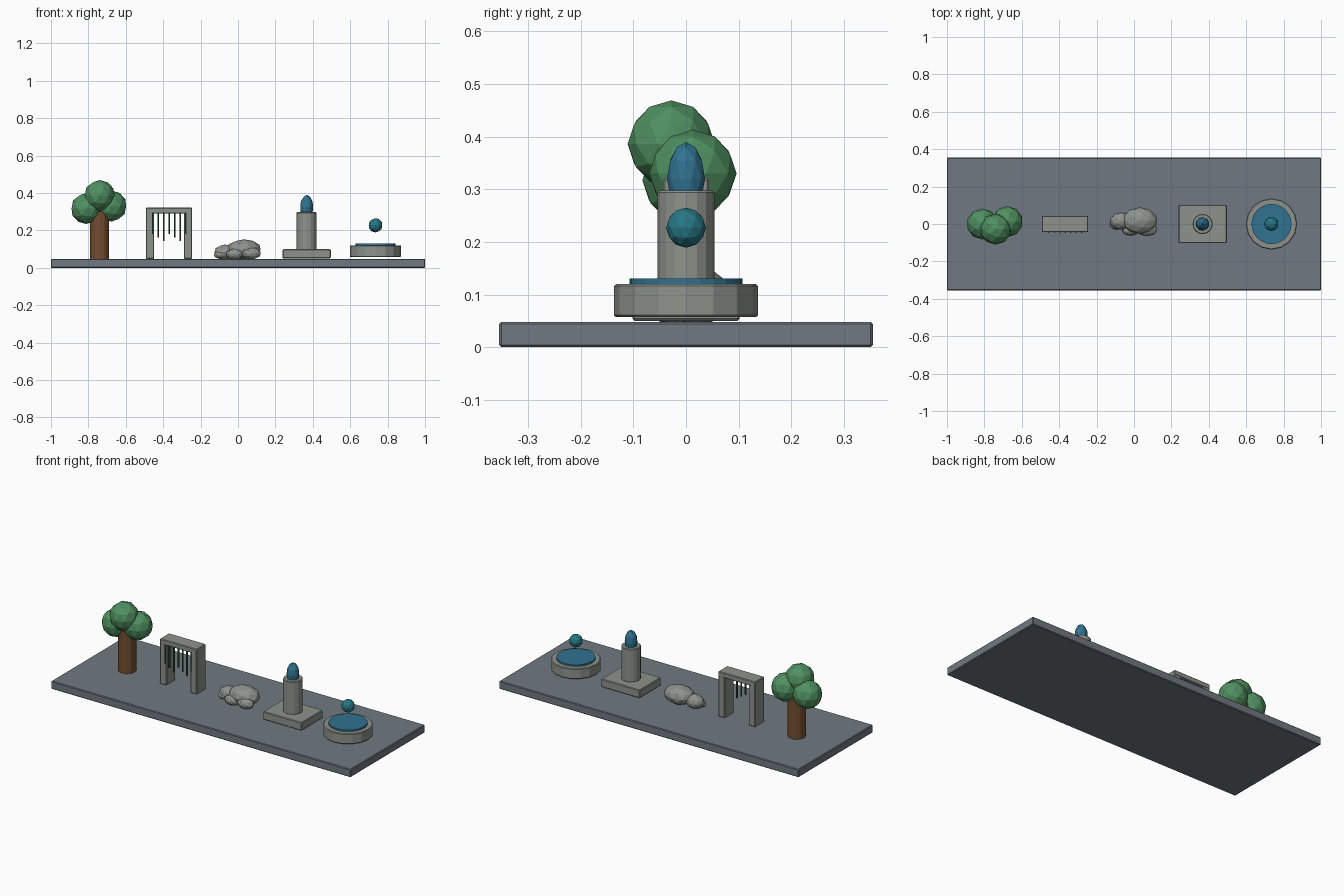
import bpy, math

if "Cube" in bpy.data.objects:
    bpy.data.objects.remove(bpy.data.objects["Cube"])

def mat(name, rgb):
    m = bpy.data.materials.new(name)
    m.diffuse_color = (*rgb, 1)
    m.use_nodes = True
    m.node_tree.nodes["Principled BSDF"].inputs["Base Color"].default_value = m.diffuse_color
    return m

SLATE = mat("slate", (0.16, 0.19, 0.22))
STONE = mat("stone", (0.27, 0.29, 0.26))
BARK = mat("bark", (0.17, 0.075, 0.03))
LEAF = mat("leaf", (0.08, 0.28, 0.12))
VINE = mat("vine", (0.04, 0.10, 0.05))
WATER = mat("water", (0.03, 0.17, 0.28))
ORB = mat("orb", (0.02, 0.19, 0.24))

def finish(name, material, bevel=0):
    o = bpy.context.object
    o.name = name
    o.data.materials.append(material)
    if bevel:
        b = o.modifiers.new("bevel", 'BEVEL')
        b.width = bevel
        b.segments = 1
        b.limit_method = 'ANGLE'
        b.angle_limit = math.radians(40)
    return o

def box(name, lo, hi, material, bevel=0.004):
    bpy.ops.mesh.primitive_cube_add(size=1, location=[(a + b) / 2 for a, b in zip(lo, hi)])
    bpy.context.object.scale = [b - a for a, b in zip(lo, hi)]
    bpy.ops.object.transform_apply(location=False, rotation=False, scale=True)
    return finish(name, material, bevel)

def cyl(name, x, y, z0, z1, r, sides, material, bevel=0):
    bpy.ops.mesh.primitive_cylinder_add(vertices=sides, radius=r, depth=z1 - z0,
                                        location=(x, y, (z0 + z1) / 2))
    return finish(name, material, bevel)

def blob(name, loc, size, material):
    bpy.ops.mesh.primitive_ico_sphere_add(subdivisions=2, radius=1, location=loc)
    bpy.context.object.scale = size
    bpy.ops.object.transform_apply(location=False, rotation=False, scale=True)
    return finish(name, material)

TOP = 0.048

# Display slab
box("base_slab", (-1, -0.355, 0), (1, 0.355, TOP), SLATE)

# Tree
cyl("tree_trunk", -0.74, 0, TOP, 0.30, 0.05, 12, BARK)
for i, loc in enumerate([(-0.811, 0, 0.317), (-0.677, 0.013, 0.33), (-0.74, -0.028, 0.386)]):
    blob(f"tree_crown_{i}", loc, (0.083, 0.083, 0.083), LEAF)

# Archway with hanging vines
for side, x in (("left", -0.47), ("right", -0.267)):
    box(f"arch_leg_{side}", (x - 0.022, -0.043, TOP), (x + 0.022, 0.043, 0.30), STONE)
box("arch_lintel", (-0.492, -0.044, 0.29), (-0.245, 0.044, 0.321), STONE)
for i in range(7):
    cyl(f"vine_{i}", -0.456 + 0.0293 * i, -0.043, 0.18 - 0.018 * (i % 3), 0.295, 0.005, 6, VINE)

# Rock pile
rocks = [((0.031, 0.018, 0.098), (0.094, 0.071, 0.054)),
         ((-0.07, 0.016, 0.083), (0.058, 0.046, 0.041)),
         ((-0.018, -0.032, 0.073), (0.046, 0.03, 0.029)),
         ((0.071, -0.03, 0.077), (0.053, 0.035, 0.032)),
         ((-0.09, 0.0, 0.07), (0.04, 0.03, 0.022))]
for i, (loc, size) in enumerate(rocks):
    blob(f"rock_{i}", loc, size, STONE)

# Pedestal with flame
box("pedestal_plinth", (0.238, -0.102, 0.05), (0.496, 0.102, 0.099), STONE)
cyl("pedestal_column", 0.367, 0, 0.097, 0.298, 0.054, 16, STONE, 0.004)
blob("pedestal_flame", (0.367, 0, 0.32), (0.036, 0.036, 0.07), WATER)

# Fountain basin with floating drop
cyl("fountain_basin", 0.735, 0, 0.057, 0.12, 0.137, 16, STONE, 0.004)
cyl("fountain_water", 0.735, 0, 0.118, 0.13, 0.107, 24, WATER)
blob("fountain_drop", (0.735, 0, 0.227), (0.038, 0.038, 0.038), ORB)
